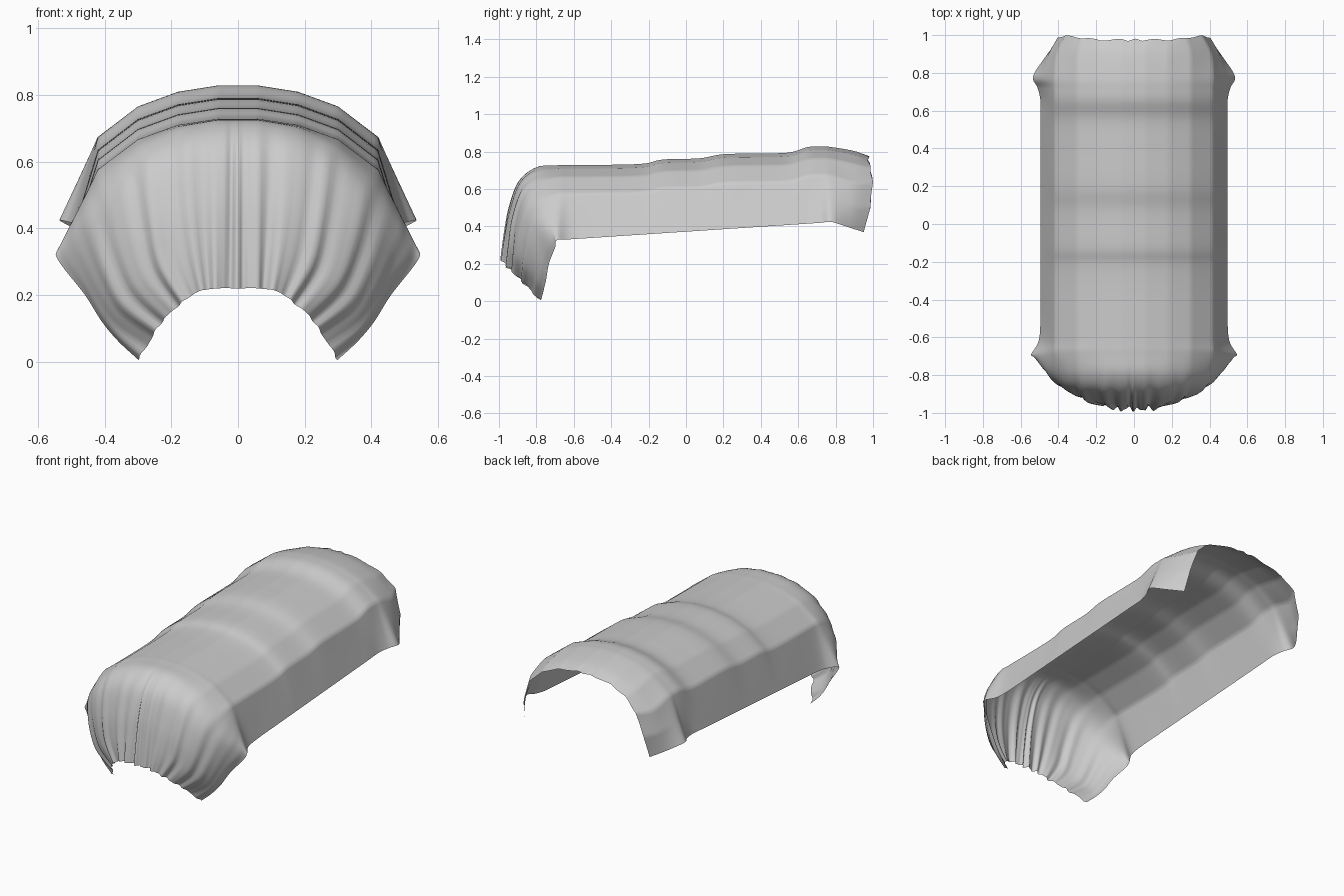
import bpy, bmesh
from math import sin
from mathutils import Vector

if "Cube" in bpy.data.objects:
    bpy.data.objects.remove(bpy.data.objects["Cube"])

SUB_ACROSS, SUB_ALONG = 8, 6

# half arch cross-section: x, drop below the crest
ARCH = [(0, 0), (.06, 0), (.18, .019), (.30, .063), (.42, .155)]


def arch_row(y, crest, flare=0.0):
    hem_z = .372 + .066 * y
    row = [Vector((x, y, crest - d)) for x, d in ARCH]
    hem = Vector((.495 + flare, y, hem_z))
    row.append(row[-1].lerp(hem, .5))
    row.append(hem)
    return row


def rows_of(points):
    return [Vector(p) for p in points]


# gathered back corners
back = [
    rows_of([(0, .975, .775), (.06, .975, .775), (.18, .975, .755), (.28, .985, .715),
             (.36, .998, .64), (.405, .985, .5), (.42, .95, .37)]),
    rows_of([(0, .90, .803), (.06, .90, .803), (.18, .90, .783), (.30, .90, .735),
             (.41, .90, .635), (.455, .89, .51), (.48, .87, .395)]),
]
# raised body with soft steps: y, crest height, hem flare
body = [arch_row(*s) for s in [
    (.78, .824, .04), (.72, .828, .015), (.65, .824, 0), (.55, .795, 0), (.40, .79, 0),
    (.20, .786, 0), (.07, .764, 0), (-.12, .758, 0), (-.21, .738, 0), (-.32, .731, 0),
    (-.50, .729, 0), (-.62, .728, .01), (-.69, .727, .05)]]
# front drape, ending in two hanging corners
front = [rows_of(r) for r in [
    [(0, -.80, .715), (.06, -.80, .715), (.18, -.80, .692), (.30, -.80, .635),
     (.41, -.79, .53), (.49, -.75, .40), (.53, -.70, .29)],
    [(0, -.89, .64), (.06, -.89, .64), (.18, -.885, .62), (.29, -.875, .56),
     (.39, -.85, .46), (.46, -.79, .33), (.46, -.735, .20)],
    [(0, -.94, .50), (.06, -.94, .50), (.17, -.935, .475), (.27, -.92, .42),
     (.36, -.88, .34), (.415, -.82, .23), (.41, -.75, .12)],
    [(0, -.965, .35), (.06, -.965, .35), (.15, -.96, .335), (.24, -.935, .285),
     (.31, -.895, .22), (.36, -.83, .14), (.36, -.765, .06)],
    [(0, -.98, .22), (.06, -.98, .22), (.12, -.975, .21), (.17, -.945, .175),
     (.22, -.90, .13), (.26, -.84, .07), (.30, -.78, .005)]]]


def catmull(pts, i, t, first=None):
    p1, p2 = pts[i], pts[i + 1]
    p0 = pts[i - 1] if i else (first or p1)
    p3 = pts[min(i + 2, len(pts) - 1)]
    return .5 * (2 * p1 + (p2 - p0) * t + (2 * p0 - 5 * p1 + 4 * p2 - p3) * t * t
                 + (3 * p1 - p0 - 3 * p2 + p3) * t ** 3)


def refine(rows):
    """Smooth between stations lengthwise."""
    out = []
    for j in range(len(rows) - 1):
        for s in range(SUB_ALONG):
            out.append([catmull([r[c] for r in rows], j, s / SUB_ALONG)
                        for c in range(len(rows[0]))])
    return out + [rows[-1]]


def spread(row, softness):
    """Fill points across: straight facets on the body, rounded on the drape."""
    out = []
    mirror = Vector((-row[1].x, row[1].y, row[1].z))
    for c in range(len(row) - 1):
        for s in range(SUB_ACROSS):
            t = s / SUB_ACROSS
            out.append(row[c].lerp(row[c + 1], t).lerp(catmull(row, c, t, mirror), softness))
    return out + [row[-1]]


grid = refine(back + body + front)
drape_start = (len(back) + len(body) - 1) * SUB_ALONG
verts_rows = []
for j, row in enumerate(grid):
    f = min(max((j - drape_start) / (len(grid) - 1 - drape_start), 0), 1)
    half = spread(row, min(1, f * 3))
    n = len(half)
    full = []
    for side, order in ((-1, range(n - 1, 0, -1)), (1, range(n))):
        for c in order:
            p = half[c].copy()
            p.x *= side
            u = side * c / (n - 1)
            # gathered folds deepen toward the front hem
            fold = (sin(41 * u + 1.1 + f) + .6 * sin(67 * u + 2.3)
                    + .4 * sin(23 * u)) * .010 * f * (1 - .5 * abs(u))
            out = Vector((p.x * .9, -.5, 0)).normalized()
            p += out * fold
            # uneven back hem
            if j < 4:
                p.y += .006 * sin(29 * u + 1) * (1 - j / 4) * (1 - abs(u))
            full.append(p)
    verts_rows.append(full)

# cloth sheet
bm = bmesh.new()
v = [[bm.verts.new(p) for p in r] for r in verts_rows]
for a, b in zip(v, v[1:]):
    for k in range(len(a) - 1):
        bm.faces.new((a[k], b[k], b[k + 1], a[k + 1]))
mesh = bpy.data.meshes.new("draped_cover")
bm.to_mesh(mesh)
bm.free()
cover = bpy.data.objects.new("draped_cover", mesh)
bpy.context.collection.objects.link(cover)
for poly in mesh.polygons:
    poly.use_smooth = True
